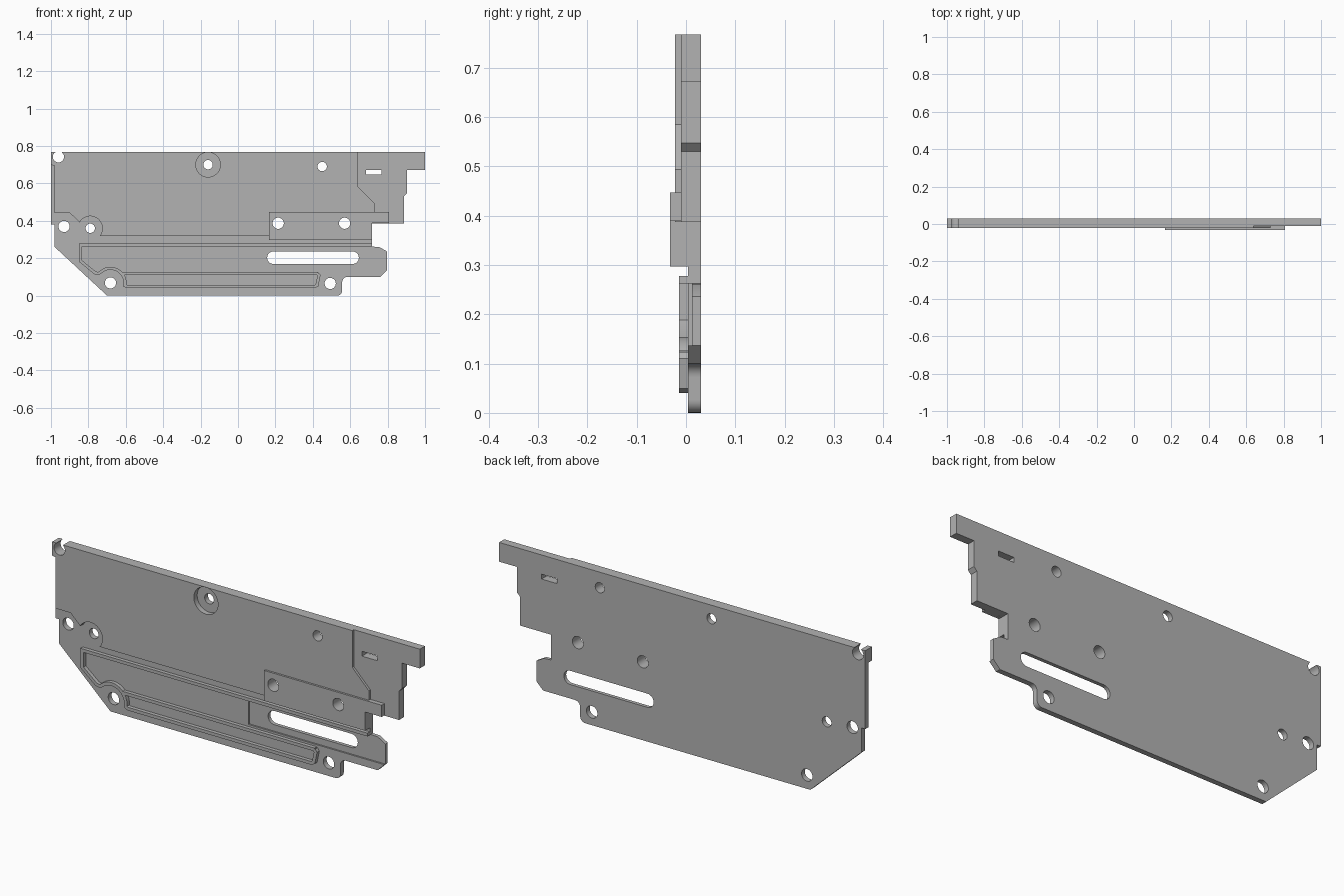
import bpy, bmesh, math

if "Cube" in bpy.data.objects:
    bpy.data.objects.remove(bpy.data.objects["Cube"], do_unlink=True)

grey = bpy.data.materials.new("plain grey")
grey.use_nodes = True
colour = (0.45, 0.45, 0.45, 1)
grey.diffuse_color = colour
grey.node_tree.nodes["Principled BSDF"].inputs["Base Color"].default_value = colour

BACK, FLOOR, FACE = 0.03, 0.004, -0.022
FRONT = -0.1


def prism(name, pts, y0, y1):
    """Extrude an x-z outline from y0 to y1."""
    bm = bmesh.new()
    face = bm.faces.new([bm.verts.new((x, y0, z)) for x, z in pts])
    new = bmesh.ops.extrude_face_region(bm, geom=[face])["geom"]
    for v in new:
        if isinstance(v, bmesh.types.BMVert):
            v.co.y = y1
    bmesh.ops.recalc_face_normals(bm, faces=bm.faces)
    mesh = bpy.data.meshes.new(name)
    bm.to_mesh(mesh)
    bm.free()
    mesh.materials.append(grey)
    obj = bpy.data.objects.new(name, mesh)
    bpy.context.scene.collection.objects.link(obj)
    return obj


def arc(x, z, r, a0=0, a1=360, n=32):
    steps = n if a1 - a0 == 360 else n + 1
    angles = [math.radians(a0 + (a1 - a0) * i / n) for i in range(steps)]
    return [(x + r * math.cos(a), z + r * math.sin(a)) for a in angles]


def box(x0, x1, z0, z1):
    return [(x0, z0), (x1, z0), (x1, z1), (x0, z1)]


def cut(obj, pts, depth):
    """Remove an outline from the front of a part down to the given y."""
    cutter = prism("cutter", pts, FRONT, depth)
    cutter.hide_render = True
    mod = obj.modifiers.new("cut", "BOOLEAN")
    mod.object, mod.operation, mod.solver = cutter, "DIFFERENCE", "EXACT"
    bpy.context.view_layer.update()
    graph = bpy.context.evaluated_depsgraph_get()
    mesh = bpy.data.meshes.new_from_object(obj.evaluated_get(graph))
    obj.modifiers.clear()
    obj.data = mesh
    bpy.data.objects.remove(cutter, do_unlink=True)


def strip(path, half):
    """Mitred outline around an open path."""
    left, right = [], []
    for i, (x, z) in enumerate(path):
        p, q = path[max(i - 1, 0)], path[min(i + 1, len(path) - 1)]
        dirs = []
        for a, b in ((p, (x, z)), ((x, z), q)):
            length = math.hypot(b[0] - a[0], b[1] - a[1])
            if length > 1e-6:
                dirs.append(((b[0] - a[0]) / length, (b[1] - a[1]) / length))
        d, e = dirs[0], dirs[-1]
        k = half / (1 + d[0] * e[0] + d[1] * e[1])
        nx, nz = -(d[1] + e[1]) * k, (d[0] + e[0]) * k
        left.append((x + nx, z + nz))
        right.append((x - nx, z - nz))
    return left + right[::-1]


# Main plate at full thickness
outline = [(-1, 0.767), (-1, 0.38), (-0.98, 0.38), (-0.98, 0.26), (-0.70, 0)]
outline += arc(0.53, 0.027, 0.027, -90, 0, 6)
outline += arc(0.585, 0.072, 0.028, 180, 90, 6)
outline += [(0.76, 0.1), (0.797, 0.137), (0.797, 0.236), (0.755, 0.26),
            (0.717, 0.262), (0.717, 0.387), (0.887, 0.387), (0.887, 0.53),
            (0.903, 0.547), (0.903, 0.672), (1, 0.672), (1, 0.767)]
plate = prism("side_plate", outline, FACE, BACK)

# Lowered front area along the bottom, left edge step and round clearance
lower = [(-1.1, 0.443), (-0.9, 0.443), (-0.85, 0.395), (-0.82, 0.36),
         (-0.79, 0.318), (0.165, 0.318), (0.165, 0.297), (1.1, 0.297),
         (1.1, -0.1), (-1.1, -0.1)]
cut(plate, lower, FLOOR)
cut(plate, arc(-0.79, 0.36, 0.065), FLOOR)
cut(plate, [(-1.1, 0.3), (-0.982, 0.3), (-0.982, 0.695), (-1.1, 0.72)], FLOOR)

# Upper right step, slotted tab recess and counterbore
cut(plate, [(0.64, 0.9), (0.64, 0.585), (0.73, 0.494), (0.73, 0.3),
            (1.1, 0.3), (1.1, 0.9)], -0.01)
cut(plate, box(0.055, 1.1, 0.137, 0.262), 0.012)
cut(plate, arc(-0.16, 0.7, 0.066), FLOOR)

# Front block with an overhanging arm
block = prism("front_block", [(0.165, 0.297), (0.717, 0.297), (0.717, 0.389),
                              (0.807, 0.389), (0.807, 0.447), (0.165, 0.447)],
              -0.032, -0.01)

# Through holes
for x, z, r in [(-0.93, 0.37, 0.03), (-0.79, 0.36, 0.025), (-0.682, 0.068, 0.03),
                (0.493, 0.065, 0.03), (0.45, 0.69, 0.025), (-0.16, 0.7, 0.025),
                (-0.96, 0.742, 0.03)]:
    cut(plate, arc(x, z, r), 0.1)
for x in (0.215, 0.57):
    for part in (plate, block):
        cut(part, arc(x, 0.387, 0.03), 0.1)

# Corner opening, small window and long rounded slot
cut(plate, box(-0.975, -0.94, 0.74, 0.9), 0.1)
cut(plate, box(0.684, 0.768, 0.648, 0.672), 0.1)
cut(plate, arc(0.612, 0.203, 0.034, -90, 90, 14)
    + arc(0.19, 0.203, 0.034, 90, 270, 14), 0.1)

# Raised ribs: one around the large panel, one around the lower groove
panel_path = [(0.717, 0.27), (-0.842, 0.27), (-0.842, 0.185), (-0.765, 0.122),
              (-0.745, 0.118)] + arc(-0.682, 0.068, 0.078, 130, -10, 16)
panel_path += [(-0.592, 0.048), (0.41, 0.048), (0.422, 0.055), (0.433, 0.108),
               (0.425, 0.119)]
ribs = [prism("panel_rib", strip(panel_path, 0.008), -0.014, FLOOR),
        prism("groove_rib", box(-0.628, 0.427, 0.111, 0.127), -0.014, FLOOR)]

bpy.ops.object.select_all(action="DESELECT")
for part in [plate, block] + ribs:
    part.select_set(True)
bpy.context.view_layer.objects.active = plate
bpy.ops.object.shade_smooth_by_angle(angle=math.radians(30))
